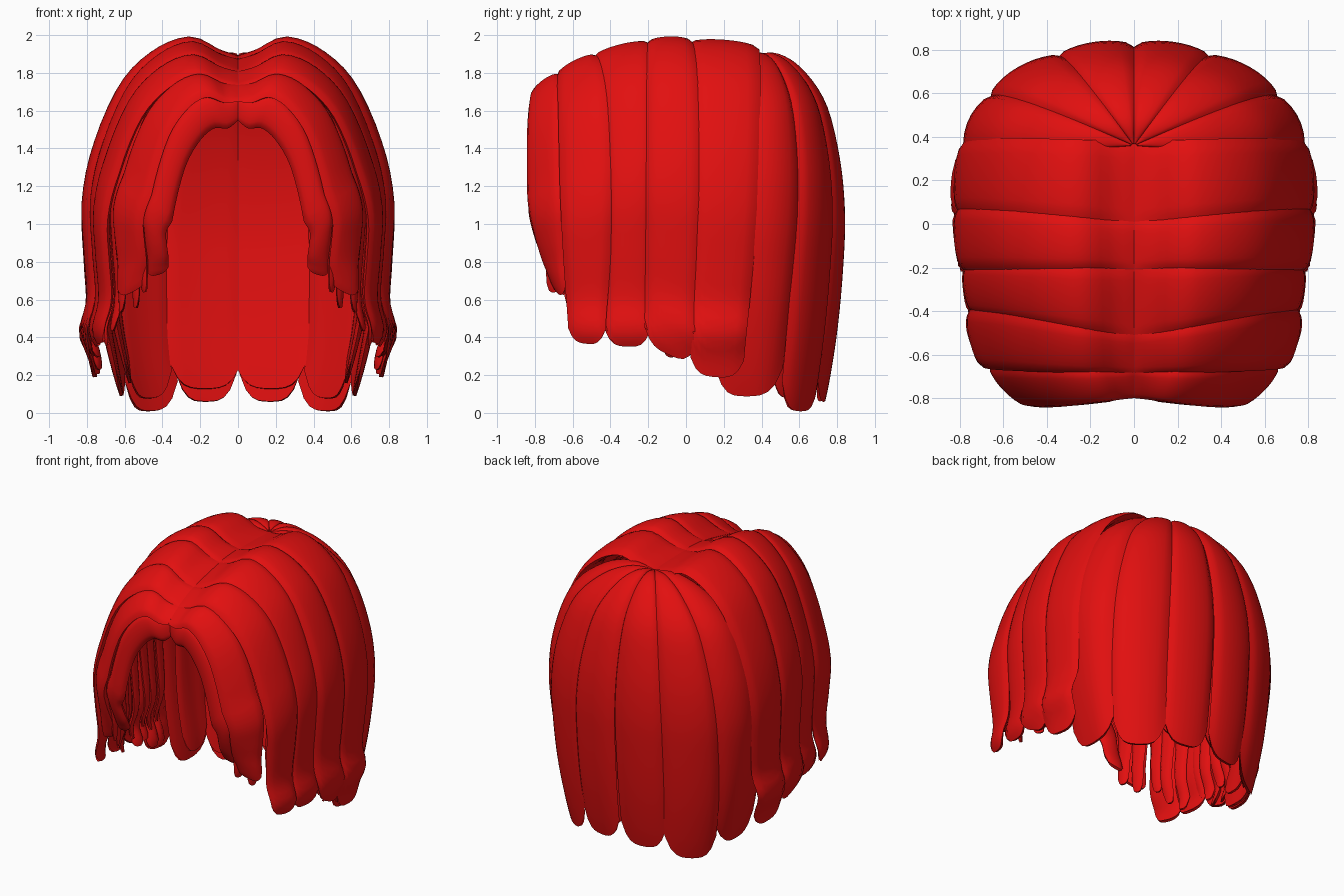
import bpy, bmesh, math, random
from mathutils import Vector

random.seed(4)
if "Cube" in bpy.data.objects:
    bpy.data.objects.remove(bpy.data.objects["Cube"])

red = bpy.data.materials.new("hair red")
red.use_nodes = True
red.diffuse_color = (0.76, 0.005, 0.005, 1)
red.node_tree.nodes["Principled BSDF"].inputs["Base Color"].default_value = red.diffuse_color


def spline(pts, t):
    """Smooth curve through evenly spaced knots, t from 0 to 1."""
    n = len(pts) - 1
    i = max(0, min(int(t * n), n - 1))
    f = t * n - i
    p = [Vector(pts[max(0, min(k, n))]) for k in range(i - 1, i + 3)]
    return 0.5 * (2 * p[1] + (p[2] - p[0]) * f
                  + (2 * p[0] - 5 * p[1] + 4 * p[2] - p[3]) * f ** 2
                  + (3 * p[1] - p[0] - 3 * p[2] + p[3]) * f ** 3)


def lock(name, surf, bulge=0.035, thick=0.03, tip=0.06, start=0.0, grow=5, nu=36, nv=10):
    """Closed lens-shaped ribbon following surf(u, v), mirrored across x."""
    bm = bmesh.new()
    rings = []
    core = Vector((0, 0, 0.9))
    for i in range(nu + 1):
        s = i / nu
        outer, inner = [], []
        for j in range(nv + 1):
            v = -1 + 2 * j / nv
            u = start + (1 - start) * s * (1 - tip * abs(v) ** 3)
            p = surf(u, v)
            e = 0.01
            du = surf(min(u + e, 1), v) - surf(max(u - e, 0), v)
            dv = surf(u, min(v + e, 1)) - surf(u, max(v - e, -1))
            n = du.cross(dv).normalized()
            if n.dot(p - core) < 0:
                n = -n
            fade = (1 - 0.7 * s ** 10) * min(1, 0.2 + s * grow)
            w = math.sqrt(max(0, 1 - v * v)) * fade
            outer.append(bm.verts.new(p + n * bulge * w))
            if 0 < j < nv:
                inner.append(bm.verts.new(p - n * thick * w))
        rings.append(outer + inner[::-1])
    count = len(rings[0])
    for a, b in zip(rings, rings[1:]):
        for k in range(count):
            m = (k + 1) % count
            bm.faces.new((a[k], a[m], b[m], b[k]))
    bm.faces.new(rings[0])
    bm.faces.new(rings[-1])
    bmesh.ops.recalc_face_normals(bm, faces=bm.faces)
    me = bpy.data.meshes.new(name)
    bm.to_mesh(me)
    bm.free()
    ob = bpy.data.objects.new(name, me)
    bpy.context.collection.objects.link(ob)
    me.materials.append(red)
    ob.modifiers.new("Mirror", 'MIRROR').use_mirror_merge = False
    bpy.ops.object.select_all(action='DESELECT')
    bpy.context.view_layer.objects.active = ob
    ob.select_set(True)
    bpy.ops.object.shade_smooth_by_angle(angle=math.radians(50))


# Side profile as (fraction of width, drop below the peak)
SIDE = [(0, 0), (0.14, 0.02), (0.34, 0), (0.55, 0.07), (0.75, 0.23), (0.92, 0.53),
        (1, 0.85), (0.99, 1.15), (0.97, 1.4), (0.97, 1.6), (0.96, 1.78)]
HANG = 0.53


def side_edge(ys, width, peak, dip, end, arch=0.0):
    """Edge curve of a side lock: ys are the y values at part, side and tip."""
    def curve(u):
        f, drop = spline(SIDE, u)
        if drop > HANG:
            drop = HANG + (drop - HANG) * (peak - end - HANG) / (SIDE[-1][1] - HANG)
        drop += dip * max(0, 1 - f / 0.34) ** 1.5 + arch * max(0, 4 * f * (1 - f))
        z = peak - drop
        flare = 0.06 * math.exp(-((z - 0.43) / 0.1) ** 2)
        y = spline([(y, 0) for y in ys], u)[0]
        return Vector(((f + flare) * width if f > 0.9 else f * width, y, z))
    return curve


def between(a, b):
    return lambda u, v: a(u).lerp(b(u), (v + 1) / 2)


# Side locks, front to back: each has a front edge and a back edge
SIDES = {
    "fringe_lock": (((-0.77, -0.80, -0.70), 0.38, 1.55, 0, 0.76, 0.05),
                    ((-0.77, -0.80, -0.68), 0.50, 1.70, 0.03, 0.72, 0.02)),
    "front_lock": (((-0.80, -0.84, -0.71), 0.50, 1.67, 0.02, 0.68),
                   ((-0.67, -0.65, -0.64), 0.66, 1.79, 0.05, 0.60)),
    "temple_lock": (((-0.69, -0.67, -0.62), 0.69, 1.78, 0.05, 0.38),
                    ((-0.51, -0.39, -0.43), 0.75, 1.89, 0.08, 0.36)),
    "upper_side_lock": (((-0.53, -0.42, -0.43), 0.73, 1.88, 0.08, 0.36),
                        ((-0.19, -0.18, -0.19), 0.76, 1.955, 0.08, 0.35)),
    "middle_side_lock": (((-0.21, -0.21, -0.22), 0.78, 1.955, 0.08, 0.37),
                         ((0.01, 0.08, 0.04), 0.80, 1.96, 0.07, 0.25)),
    "rear_side_lock": (((-0.01, 0.05, 0.02), 0.80, 1.955, 0.07, 0.20),
                       ((0.38, 0.39, 0.30), 0.78, 1.925, 0.05, 0.18)),
}
for name, (a, b) in SIDES.items():
    lock(name, between(side_edge(*a), side_edge(*b)))

# Thin strands hanging inside the side locks
for i in range(10):
    y = -0.70 + i * 0.095
    w = min(0.51 + i * 0.045, 0.72) + random.uniform(-0.02, 0.02)
    end = max(0.38, 0.66 - i * 0.08) + random.uniform(-0.03, 0.05)
    peak = min(1.66 + i * 0.06, 1.86)
    tip_y = y + random.uniform(-0.02, 0.03)
    lock(f"inner_strand_{i + 1}",
         between(side_edge((y - 0.06, y - 0.06, tip_y - 0.035), w, peak, 0.04, end),
                 side_edge((y + 0.06, y + 0.06, tip_y + 0.035), w + 0.03, peak, 0.04, end)),
         bulge=0.02, thick=0.02, tip=0.1, start=0.3, nu=24, nv=6)

# Ragged tips flaring at the bottom of the sides
for i in range(4):
    y = -0.10 + i * 0.08
    w = random.uniform(0.77, 0.80)
    end = 0.32 - i * 0.04 + random.uniform(-0.03, 0.03)
    lock(f"ragged_tip_{i + 1}",
         between(side_edge((y, y, y - 0.02), w, 1.9, 0.05, end),
                 side_edge((y + 0.1, y + 0.1, y + 0.06), w - 0.04, 1.9, 0.05, end)),
         bulge=0.02, thick=0.02, tip=0.1, start=0.65, nu=16, nv=6)

# Back profile as (fraction of radius, height), falling from the crown
BACK = [(0.02, 1.88), (0.25, 1.89), (0.52, 1.81), (0.78, 1.63), (0.94, 1.34),
        (1, 1.05), (0.98, 0.75), (0.92, 0.4), (0.82, 0.03)]


def back_surface(a0, a1, end, size):
    """Fan-shaped patch of the back dome, its edges drifting forward as they fall."""
    def surf(u, v):
        f, z = spline(BACK, u)
        half = (a1 - a0) / 2 * (1 - 0.05 * u ** 4)
        a = math.radians(((a0 + a1) / 2 + v * half) * (1 + 0.28 * u * u))
        over = max(0, a - math.pi / 2)
        if z < 1:
            z = 1 - (1 - z) * (1 - end) / (1 - BACK[-1][1])
        z -= (1 - size) * 0.6
        return Vector((0.75 * size * f * math.sin(a - over),
                       0.36 + 0.455 * size * f * (math.cos(a - over) - over), z))
    return surf


# Outer back locks
for i, (a0, a1, end) in enumerate(((0, 25, 0.06), (23, 55, 0.01), (53, 97, 0.09))):
    lock(f"back_lock_{i + 1}", back_surface(a0, a1, end, 1), grow=2)

# Under layer of the back, seen through the front opening
for i, end in enumerate((0.17, 0.12, 0.2)):
    lock(f"under_back_lock_{i + 1}", back_surface(i * 30 - 2, i * 30 + 30, end, 0.93),
         bulge=0.025, thick=0.025, grow=2)
